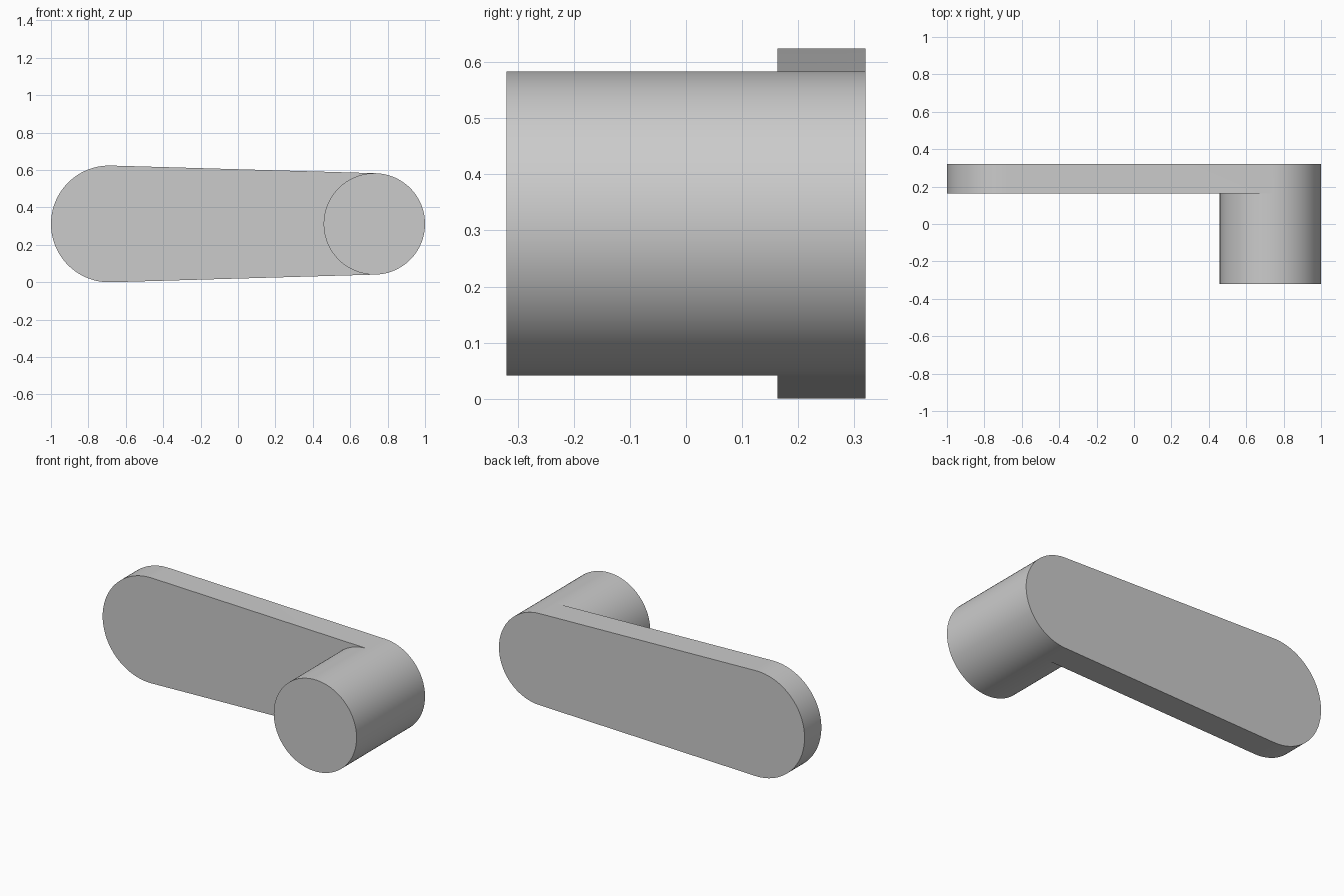
import bpy, bmesh, math

if "Cube" in bpy.data.objects:
    bpy.data.objects.remove(bpy.data.objects["Cube"])

R1, X1 = 0.312, -0.688   # large arm end
R2, X2 = 0.271, 0.729    # boss end
ZC = 0.312
Y_FRONT, Y_ARM, Y_BACK = -0.32, 0.163, 0.32
N = 48
T = math.acos((R1 - R2) / (X2 - X1))  # tangent angle

bm = bmesh.new()


def arc(cx, r, a0, a1, y):
    return [bm.verts.new((cx + r * math.cos(a0 + (a1 - a0) * i / N), y,
                          ZC + r * math.sin(a0 + (a1 - a0) * i / N)))
            for i in range(N + 1)]


def wall(a, b, closed=False):
    n = len(a)
    for i in range(n if closed else n - 1):
        j = (i + 1) % n
        bm.faces.new((a[i], a[j], b[j], b[i]))


def circle(y):
    # outer arc first, then the inner arc crossing the arm face
    outer = arc(X2, R2, -T, T, y)
    inner = [bm.verts.new((X2 + R2 * math.cos(t), y, ZC + R2 * math.sin(t)))
             for t in (T + (2 * math.pi - 2 * T) * i / N for i in range(1, N))]
    return outer, inner


# boss: front cap and wall down to the arm face
fo, fi = circle(Y_FRONT)
mo, mi = circle(Y_ARM)
bm.faces.new(fo + fi)
wall(fo + fi, mo + mi, True)

# arm: tapered rounded plate, its front face notched around the boss
left_mid = arc(X1, R1, T, 2 * math.pi - T, Y_ARM)
left_back = arc(X1, R1, T, 2 * math.pi - T, Y_BACK)
right_back = arc(X2, R2, -T, T, Y_BACK)
wall(left_mid + mo, left_back + right_back, True)
bm.faces.new(left_back + right_back)
bm.faces.new(left_mid + [mo[0]] + mi[::-1] + [mo[-1]])

bmesh.ops.triangulate(bm, faces=[f for f in bm.faces if len(f.verts) > 4])
bmesh.ops.recalc_face_normals(bm, faces=bm.faces[:])
mesh = bpy.data.meshes.new("crank_arm")
bm.to_mesh(mesh)
bm.free()
obj = bpy.data.objects.new("crank_arm", mesh)
bpy.context.collection.objects.link(obj)
bpy.context.view_layer.objects.active = obj
obj.select_set(True)
bpy.ops.object.shade_smooth_by_angle(angle=math.radians(30))
